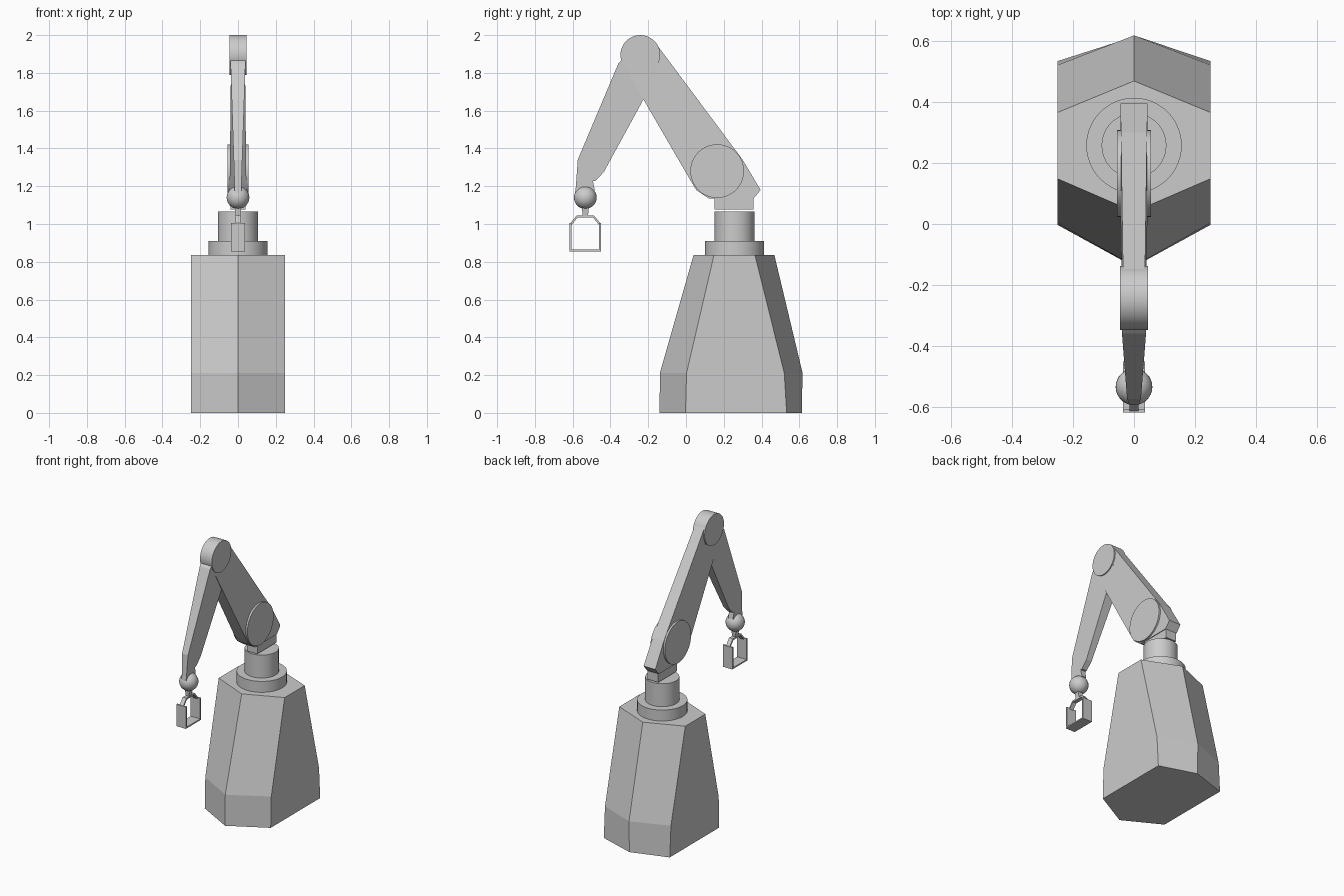
import bpy, bmesh, math

if "Cube" in bpy.data.objects:
    bpy.data.objects.remove(bpy.data.objects["Cube"])


def mesh_object(name, bm):
    bmesh.ops.recalc_face_normals(bm, faces=bm.faces)
    me = bpy.data.meshes.new(name)
    bm.to_mesh(me)
    bm.free()
    ob = bpy.data.objects.new(name, me)
    bpy.context.collection.objects.link(ob)
    return ob


def loft(name, rings):
    """Skin a stack of equal-length rings and cap both ends."""
    bm = bmesh.new()
    loops = [[bm.verts.new(p) for p in r] for r in rings]
    n = len(loops[0])
    for a, b in zip(loops, loops[1:]):
        for i in range(n):
            j = (i + 1) % n
            bm.faces.new((a[i], a[j], b[j], b[i]))
    bm.faces.new(loops[0])
    bm.faces.new(loops[-1])
    return mesh_object(name, bm)


def plate(name, pts, half_width):
    """Side profile (y, z) given a thickness in x that may vary with z."""
    return loft(name, [[(s * half_width(z), y, z) for y, z in pts] for s in (-1, 1)])


def lerp(z0, w0, z1, w1):
    return lambda z: w0 + (w1 - w0) * (z - z0) / (z1 - z0)


def smooth(name):
    ob = bpy.context.object
    ob.name = name
    bpy.ops.object.shade_smooth_by_angle(angle=math.radians(35))


def upright(name, y, r, z0, z1):
    bpy.ops.mesh.primitive_cylinder_add(vertices=48, radius=r, depth=z1 - z0,
                                        location=(0, y, (z0 + z1) / 2))
    smooth(name)


def joint(name, y, z, r, half):
    bpy.ops.mesh.primitive_cylinder_add(vertices=48, radius=r, depth=half * 2,
                                        location=(0, y, z), rotation=(0, math.pi / 2, 0))
    smooth(name)


# Six-sided pedestal: front ridge, side front, side back, back ridge per level
def hexagon(z, front, side_f, side_b, back, w=0.25):
    return [(0, front, z), (w, side_f, z), (w, side_b, z),
            (0, back, z), (-w, side_b, z), (-w, side_f, z)]


loft("pedestal", [hexagon(0, -0.14, -0.003, 0.533, 0.613),
                  hexagon(0.212, -0.138, 0.003, 0.52, 0.617),
                  hexagon(0.835, 0.04, 0.148, 0.365, 0.468)])

# Turntable
upright("turntable_flange", 0.257, 0.156, 0.835, 0.91)
upright("turntable_post", 0.257, 0.106, 0.91, 1.067)
plate("shoulder_foot", [(0.152, 1.076), (0.358, 1.076), (0.358, 1.15), (0.152, 1.15)],
      lambda z: 0.04)

# Upper arm
plate("upper_arm", [(0.12, 1.135), (0.358, 1.135), (0.395, 1.18), (0.3, 1.34),
                    (-0.155, 1.95), (-0.24, 1.98), (-0.33, 1.84), (0.03, 1.22),
                    (0.055, 1.18)], lerp(1.13, 0.045, 1.95, 0.036))
joint("shoulder_joint", 0.165, 1.28, 0.142, 0.055)

# Forearm
plate("forearm", [(-0.583, 1.20), (-0.573, 1.34), (-0.358, 1.85), (-0.24, 1.97),
                  (-0.15, 1.85), (-0.165, 1.77), (-0.225, 1.66), (-0.435, 1.275),
                  (-0.48, 1.228), (-0.493, 1.228), (-0.483, 1.18), (-0.533, 1.15),
                  (-0.587, 1.165)], lerp(1.2, 0.018, 1.9, 0.041))
joint("elbow_joint", -0.242, 1.895, 0.105, 0.045)

# Wrist
WY = -0.533
bpy.ops.mesh.primitive_uv_sphere_add(segments=32, ring_count=16, radius=0.06,
                                     location=(0, WY, 1.14))
smooth("wrist_ball")
plate("wrist_stem", [(WY - 0.014, 1.035), (WY + 0.014, 1.035),
                     (WY + 0.018, 1.09), (WY - 0.018, 1.09)],
      lerp(1.035, 0.011, 1.09, 0.018))


# Gripper: a strip following a path in y, z with inner and outer edges
def strip(name, outer, inner, half):
    pts = [(WY + y, z) for y, z in outer + inner[::-1]]
    bm = bmesh.new()
    n, m = len(pts), len(outer)
    a, b = [[bm.verts.new((s * half, y, z)) for y, z in pts] for s in (-1, 1)]
    for i in range(n):
        j = (i + 1) % n
        bm.faces.new((a[i], a[j], b[j], b[i]))
    for v in (a, b):
        for i in range(m - 1):
            bm.faces.new((v[i], v[i + 1], v[n - 2 - i], v[n - 1 - i]))
    return mesh_object(name, bm)


strip("gripper_yoke", [(-0.083, 1.0), (-0.046, 1.045), (0.046, 1.045), (0.083, 1.0)],
      [(-0.072, 0.996), (-0.041, 1.034), (0.041, 1.034), (0.072, 0.996)], 0.014)
strip("gripper_fingers", [(-0.083, 1.005), (-0.083, 0.855), (0.083, 0.855), (0.083, 1.005)],
      [(-0.072, 1.005), (-0.072, 0.864), (0.072, 0.864), (0.072, 1.005)], 0.036)
